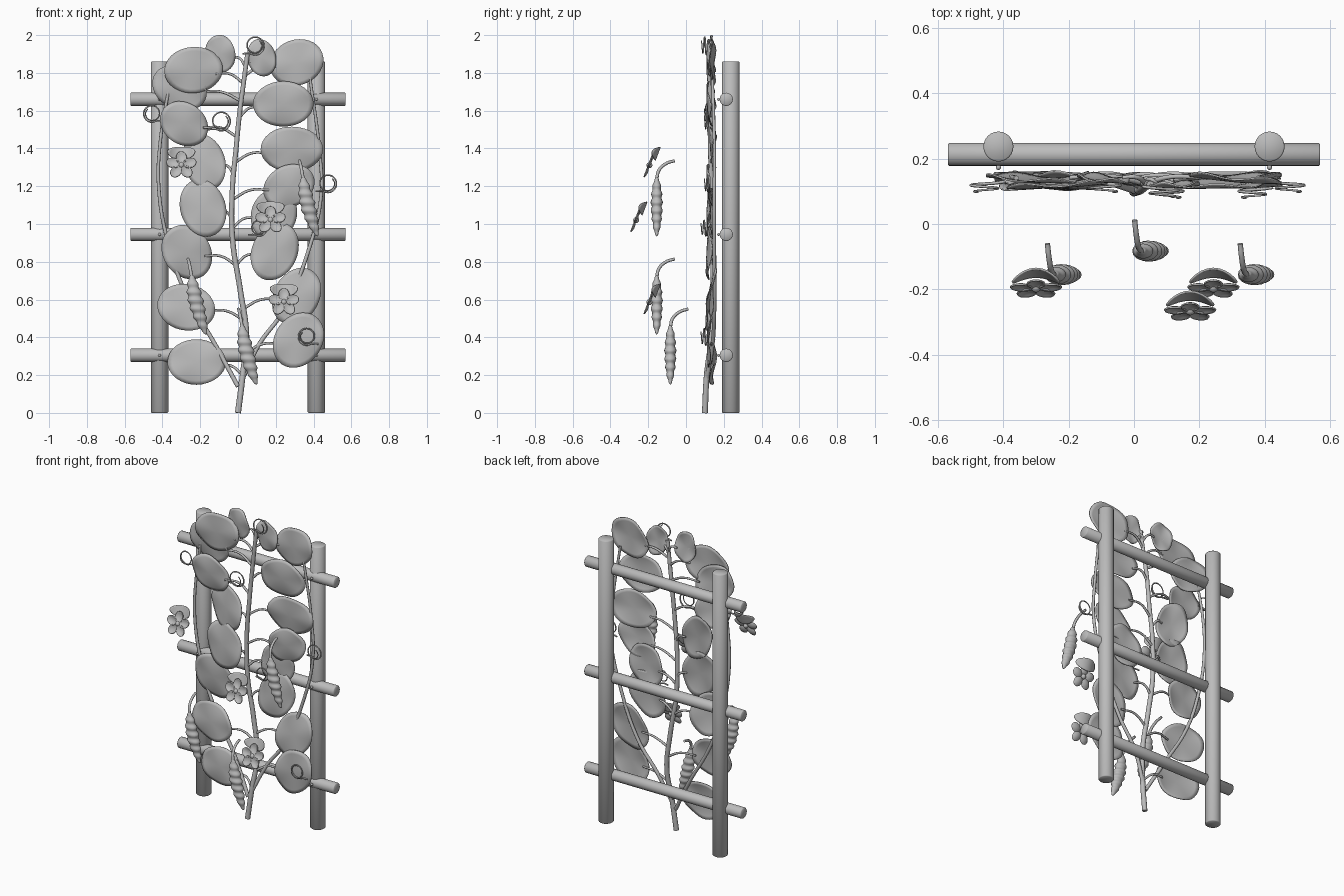
import bpy, bmesh, math, random
from mathutils import Matrix, Vector

if "Cube" in bpy.data.objects:
    bpy.data.objects.remove(bpy.data.objects["Cube"])
random.seed(4)

grey = bpy.data.materials.new("plain_grey")
grey.diffuse_color = (0.5, 0.5, 0.5, 1)
grey.use_nodes = True
grey.node_tree.nodes["Principled BSDF"].inputs["Base Color"].default_value = grey.diffuse_color


def finish(bm, name, angle=50):
    me = bpy.data.meshes.new(name)
    bmesh.ops.recalc_face_normals(bm, faces=bm.faces)
    bm.to_mesh(me)
    bm.free()
    ob = bpy.data.objects.new(name, me)
    bpy.context.collection.objects.link(ob)
    me.materials.append(grey)
    bpy.ops.object.select_all(action='DESELECT')
    bpy.context.view_layer.objects.active = ob
    ob.select_set(True)
    bpy.ops.object.shade_smooth_by_angle(angle=math.radians(angle))
    return ob


def cylinder(name, loc, r, length, axis='Z', seg=24):
    bm = bmesh.new()
    rot = Matrix.Rotation(math.pi / 2, 4, 'Y') if axis == 'X' else Matrix()
    bmesh.ops.create_cone(bm, cap_ends=True, segments=seg, radius1=r, radius2=r,
                          depth=length, matrix=Matrix.Translation(loc) @ rot)
    bmesh.ops.bevel(bm, geom=[e for e in bm.edges if e.calc_face_angle() > 1],
                    offset=0.004, segments=1, affect='EDGES')
    return finish(bm, name)


def tube(name, pts, r0, r1, res=3, steps=8):
    cu = bpy.data.curves.new(name, 'CURVE')
    cu.dimensions = '3D'
    cu.bevel_depth = 1
    cu.bevel_resolution = res
    cu.resolution_u = steps
    cu.use_fill_caps = True
    sp = cu.splines.new('BEZIER')
    sp.bezier_points.add(len(pts) - 1)
    for i, (bp, p) in enumerate(zip(sp.bezier_points, pts)):
        bp.co = p
        bp.handle_left_type = bp.handle_right_type = 'AUTO'
        bp.radius = r0 + (r1 - r0) * i / (len(pts) - 1)
    ob = bpy.data.objects.new(name, cu)
    bpy.context.collection.objects.link(ob)
    cu.materials.append(grey)
    bpy.ops.object.select_all(action='DESELECT')
    bpy.context.view_layer.objects.active = ob
    ob.select_set(True)
    bpy.ops.object.convert(target='MESH')
    return ob


def blade(name, c, rx, rz, rot=0, tilt=0, turn=0, bend=0, ripple=0, cup=0, seg=32):
    """Thin oval facing the front, curved in depth."""
    bm = bmesh.new()
    rings, phase = 6, random.random() * 6
    mid = bm.verts.new((0, 0, 0))
    prev = None
    for k in range(1, rings + 1):
        f, ring = k / rings, []
        for i in range(seg):
            a = 2 * math.pi * i / seg
            x, z = math.cos(a) * f, math.sin(a) * f
            y = -bend * x * x + cup * f * f + ripple * f ** 3 * math.sin(4 * a + phase)
            ring.append(bm.verts.new((x * rx, y, z * rz)))
        for i in range(seg):
            j = (i + 1) % seg
            bm.faces.new((mid, ring[i], ring[j]) if prev is None
                         else (prev[i], ring[i], ring[j], prev[j]))
        prev = ring
    bm.transform(Matrix.Translation(c) @ Matrix.Rotation(turn, 4, 'Z')
                 @ Matrix.Rotation(tilt, 4, 'X')
                 @ Matrix.Rotation(-math.radians(rot), 4, 'Y'))
    ob = finish(bm, name, 60)
    mod = ob.modifiers.new("thickness", 'SOLIDIFY')
    mod.thickness = 0.005
    mod.offset = 0
    return ob


# Trellis frame: posts, rails and nail heads
for s, side in ((-1, "left"), (1, "right")):
    cylinder(side + "_post", (s * 0.415, 0.237, 0.93), 0.046, 1.86)
for n, z in enumerate((0.305, 0.945, 1.66)):
    cylinder(f"rail_{n}", (0, 0.213, z), 0.035, 1.14, 'X')
    for s in (-1, 1):
        bm = bmesh.new()
        bmesh.ops.create_uvsphere(bm, u_segments=10, v_segments=6, radius=0.008,
                                  matrix=Matrix.Translation((s * 0.415, 0.173, z)))
        finish(bm, f"nail_{n}_{'left' if s < 0 else 'right'}")

# Main vine and two side vines
STEM = [(0, .10, 0), (.025, .11, .2), (.045, .135, .4), (.012, .145, .65), (-.028, .14, .91),
        (-.03, .135, 1.18), (-.01, .13, 1.4), (.01, .13, 1.6), (.03, .125, 1.75), (.05, .12, 1.9)]
tube("main_vine", STEM, 0.016, 0.012)
tube("left_vine", [(0, .105, .14), (-.12, .14, .36), (-.28, .15, .64), (-.37, .15, .9),
                   (-.42, .15, 1.2), (-.41, .15, 1.45), (-.36, .14, 1.75)], 0.012, 0.008)
tube("right_vine", [(.01, .105, .15), (.11, .14, .36), (.24, .15, .54), (.37, .15, .85),
                    (.44, .15, 1.15), (.43, .15, 1.4), (.38, .14, 1.78)], 0.012, 0.008)


def stem_at(z):
    for a, b in zip(STEM, STEM[1:]):
        if z <= b[2]:
            return Vector(a).lerp(Vector(b), (z - a[2]) / (b[2] - a[2]))
    return Vector(STEM[-1])


# Leaves (x, z, half width, half height, turn) with their stalks
LEAVES = [(-.22, .27, .155, .12, 0), (-.275, .56, .155, .122, -12), (-.27, .85, .125, .152, 35),
          (-.185, 1.085, .12, .155, 18), (-.18, 1.33, .11, .152, 20), (-.285, 1.53, .135, .11, -35),
          (-.31, 1.72, .15, .115, -25), (-.235, 1.815, .155, .122, 5), (-.095, 1.90, .08, .10, 8),
          (.125, 1.88, .075, .10, 15), (.31, 1.855, .145, .12, 20), (.24, 1.635, .16, .12, 0),
          (.285, 1.395, .165, .12, 0), (.27, 1.20, .14, .11, 25), (.19, 1.05, .12, .14, -20),
          (.195, .855, .12, .158, -25), (.31, .62, .12, .158, -30), (.32, .385, .125, .155, -35)]
for n, (x, z, rx, rz, rot) in enumerate(LEAVES):
    y = 0.112 if n % 2 else 0.13
    s = 1 if x > 0 else -1
    blade(f"leaf_{n}", (x, y, z), rx, rz, rot, random.uniform(-.1, .1),
          random.uniform(-.1, .1), ripple=0.007, cup=0.012)
    p = stem_at(max(.15, z - .07))
    q = Vector((x - s * rx * .75, y + .012, z - .02))
    m = p.lerp(q, .5) + Vector((0, .012, .025))
    tube(f"leaf_stalk_{n}", [p, m, q], 0.008, 0.006, 2)

# Curling tendrils: a tail leading into a small coil
TENDRILS = [(.09, .095, 1.945, .048, 1), (-.455, .11, 1.585, .045, -1), (-.09, .11, 1.545, .05, 1),
            (.475, .11, 1.215, .047, 1), (.365, .092, .405, .045, -1), (.11, .092, .98, .042, 1)]
for n, (x, y, z, r, s) in enumerate(TENDRILS):
    pts = [(x - s * r * 1.35, y + .02, z - r * .9)]
    for i in range(15):
        a = math.radians(235 + i * 38)
        k = r * (1.05 - .022 * i)
        pts.append((x + s * k * math.cos(a), y + .015 - .002 * i, z + k * math.sin(a)))
    tube(f"tendril_{n}", pts, 0.005, 0.003, 1, 4)

# Flowers: a broad upper petal, five small petals and a centre
TILT = -0.36
for n, (fx, fy, fz) in enumerate(((-.30, -.18, 1.325), (.172, -.25, 1.035), (.243, -.18, .6))):
    base = Matrix.Translation((fx, fy, fz)) @ Matrix.Rotation(TILT, 4, 'X')
    blade(f"flower_{n}_banner", base @ Vector((0, .012, .055)), .073, .038, 0, TILT,
          bend=.032, seg=24)
    for k in range(5):
        a = math.radians(90 + 72 * k)
        c = base @ Vector((.047 * math.cos(a), -.004, .043 * math.sin(a) - .02))
        blade(f"flower_{n}_petal_{k}", c, .035, .028, math.degrees(a), TILT,
              cup=-.010, seg=18)
    bm = bmesh.new()
    bmesh.ops.create_uvsphere(bm, u_segments=14, v_segments=8, radius=.016,
                              matrix=base @ Matrix.Translation((0, -.008, -.018)))
    finish(bm, f"flower_{n}_centre")

# Bean pods: bulging tapered tubes hung from bent stalks
PODS = [(.345, -.155, 1.25), (-.245, -.155, .73), (.022, -.083, .465)]
for n, (px, py, pz) in enumerate(PODS):
    bm = bmesh.new()
    prev, seg, rows = None, 16, 56
    for k in range(rows + 1):
        t = k / rows
        r = .002 + .037 * math.sin(math.pi * t ** .9) ** .6 * (1 + .12 * math.cos(14 * math.pi * t))
        cx, cz = px + .03 * t + .045 * t * t, pz - .315 * t
        ring = [bm.verts.new((cx + r * math.cos(2 * math.pi * i / seg),
                              py + .75 * r * math.sin(2 * math.pi * i / seg), cz))
                for i in range(seg)]
        if prev:
            for i in range(seg):
                j = (i + 1) % seg
                bm.faces.new((prev[i], prev[j], ring[j], ring[i]))
        else:
            bm.faces.new(ring)
        prev = ring
    bm.faces.new(prev)
    finish(bm, f"pod_{n}", 60)
    tube(f"pod_stalk_{n}", [(px - .02, py + .095, pz + .085), (px - .015, py + .05, pz + .07),
                            (px - .008, py + .012, pz + .035), (px, py, pz - .01)], .008, .009, 2)
